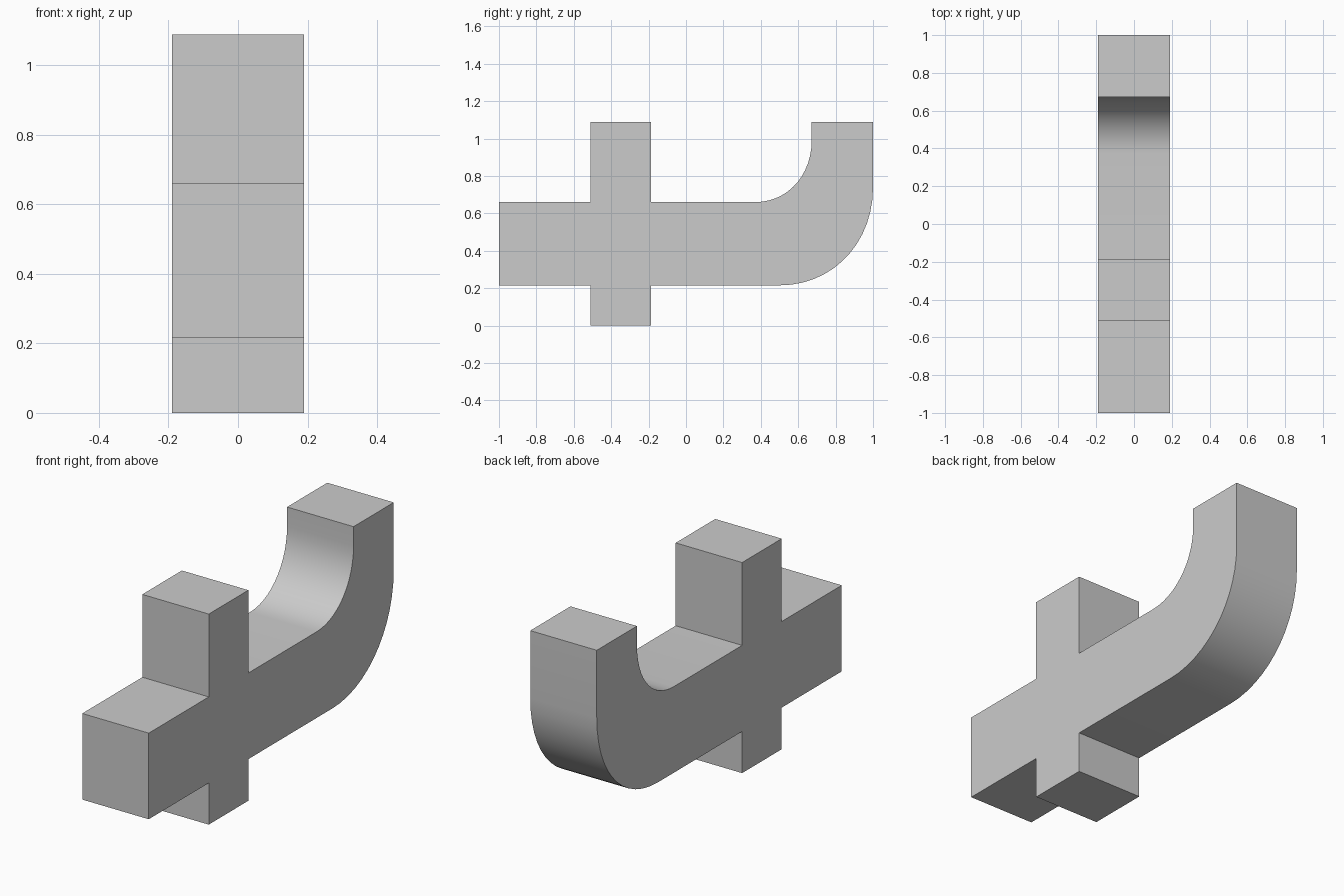
import bpy, bmesh, math
from mathutils import Vector
from mathutils.geometry import interpolate_bezier

if "Cube" in bpy.data.objects:
    bpy.data.objects.remove(bpy.data.objects["Cube"])

HALF = 0.19  # half thickness along x


def bend(a, corner, b, k=0.57, n=14):
    """Rounded corner from a to b, pulled toward the corner point."""
    a, c, b = Vector(a), Vector(corner), Vector(b)
    return [tuple(p) for p in interpolate_bezier(a, a.lerp(c, k), b.lerp(c, k), b, n)]


# Side outline (y, z): straight bar, cross piece, upturned hook
outline = [(-1, 0.215), (-0.51, 0.215), (-0.51, 0), (-0.187, 0), (-0.187, 0.215)]
outline += bend((0.5, 0.215), (1, 0.215), (1, 0.74))
outline += [(1, 1.088), (0.672, 1.088)]
outline += bend((0.672, 0.99), (0.672, 0.66), (0.37, 0.66))
outline += [(-0.187, 0.66), (-0.187, 1.088), (-0.51, 1.088), (-0.51, 0.66), (-1, 0.66)]

# Extrude the outline across x
bm = bmesh.new()
face = bm.faces.new([bm.verts.new((-HALF, y, z)) for y, z in outline])
ext = bmesh.ops.extrude_face_region(bm, geom=[face], use_keep_orig=True)
moved = [v for v in ext["geom"] if isinstance(v, bmesh.types.BMVert)]
bmesh.ops.translate(bm, verts=moved, vec=(2 * HALF, 0, 0))
bmesh.ops.recalc_face_normals(bm, faces=bm.faces)
mesh = bpy.data.meshes.new("hooked_cross_bar")
bm.to_mesh(mesh)
bm.free()

obj = bpy.data.objects.new("hooked_cross_bar", mesh)
bpy.context.collection.objects.link(obj)
bpy.context.view_layer.objects.active = obj
obj.select_set(True)
bpy.ops.object.shade_smooth_by_angle(angle=math.radians(30))
